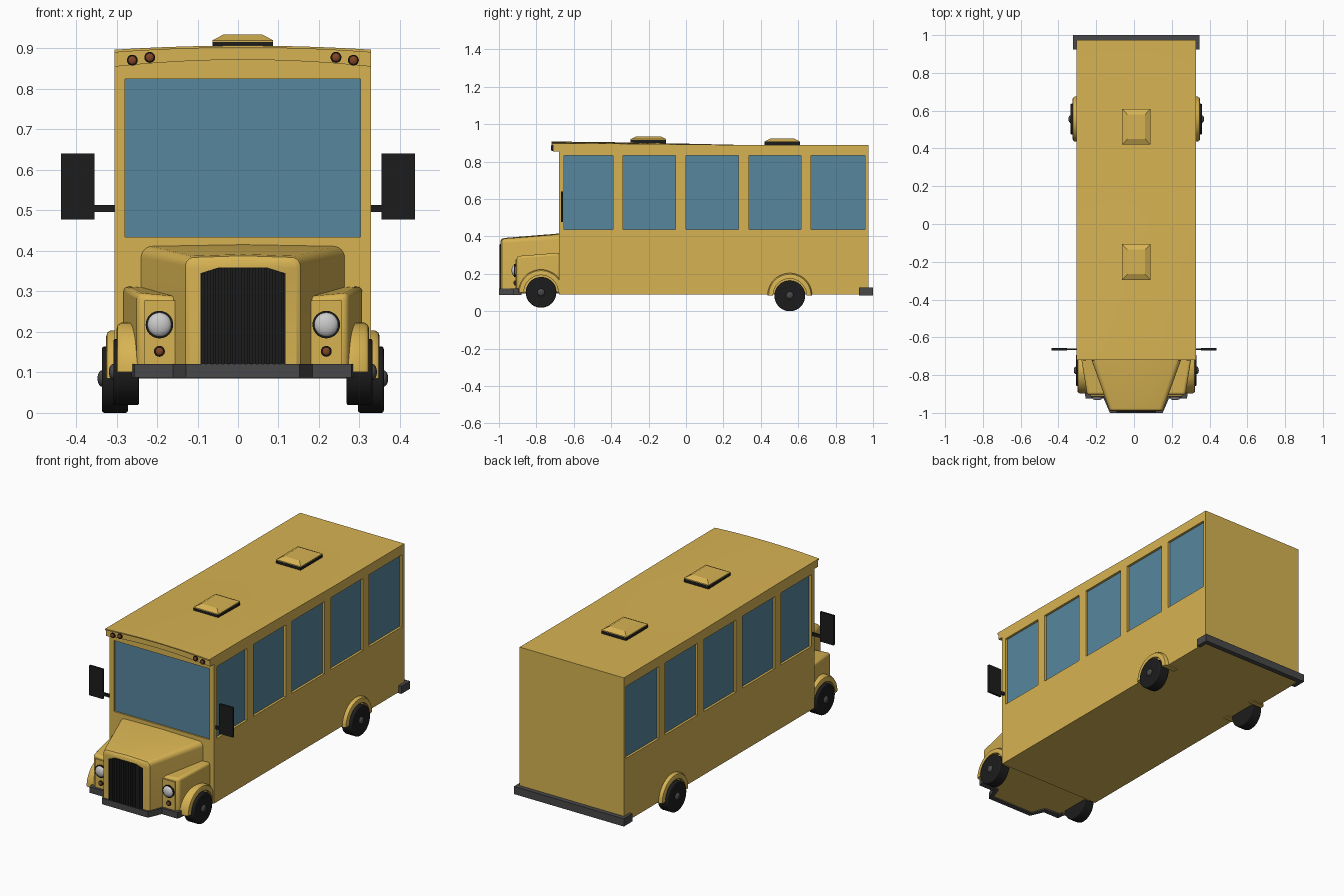
import bpy, bmesh
from math import pi, sin, cos
from mathutils import Matrix, Vector

if "Cube" in bpy.data.objects:
    bpy.data.objects.remove(bpy.data.objects["Cube"])

CX = 0.012  # centre line of the body


def material(name, rgb):
    m = bpy.data.materials.new(name)
    m.diffuse_color = (*rgb, 1)
    m.use_nodes = True
    m.node_tree.nodes["Principled BSDF"].inputs["Base Color"].default_value = m.diffuse_color
    return m


YELLOW = material("yellow_paint", (0.68, 0.45, 0.085))
GLASS = material("blue_glass", (0.093, 0.24, 0.34))
BLACK = material("black_rubber", (0.012, 0.012, 0.012))
DARK = material("dark_metal", (0.065, 0.065, 0.068))
AMBER = material("amber_lens", (0.22, 0.06, 0.02))
smooth = []


def finish(name, bm, mat=None, shade=False, bevel=0):
    bmesh.ops.recalc_face_normals(bm, faces=bm.faces)
    me = bpy.data.meshes.new(name)
    bm.to_mesh(me)
    bm.free()
    ob = bpy.data.objects.new(name, me)
    bpy.context.collection.objects.link(ob)
    if mat:
        me.materials.append(mat)
    if bevel:
        b = ob.modifiers.new("bevel", "BEVEL")
        b.width, b.segments, b.limit_method = bevel, 3, "ANGLE"
    if shade:
        smooth.append(ob)
    return ob


def boxes(name, bounds, mat=None, **kw):
    """Each bound is x0, x1, y0, y1, z0, z1."""
    bm = bmesh.new()
    for x0, x1, y0, y1, z0, z1 in bounds:
        mid = Vector((x0 + x1, y0 + y1, z0 + z1)) / 2
        size = Vector((abs(x1 - x0), abs(y1 - y0), abs(z1 - z0)))
        bmesh.ops.create_cube(bm, size=1, matrix=Matrix.Translation(mid) @ Matrix.Diagonal((*size, 1)))
    return finish(name, bm, mat, **kw)


def loft(name, sections, mat, shade=True, bevel=0, closed=False):
    """Skin equal-length closed sections; cap the ends unless closed."""
    bm = bmesh.new()
    rings = [[bm.verts.new(p) for p in s] for s in sections]
    pairs = list(zip(rings, rings[1:])) + ([(rings[-1], rings[0])] if closed else [])
    for a, b in pairs:
        for i in range(len(a)):
            j = (i + 1) % len(a)
            bm.faces.new((a[i], a[j], b[j], b[i]))
    if not closed:
        bm.faces.new(rings[0])
        bm.faces.new(rings[-1])
    return finish(name, bm, mat, shade, bevel)


def disc(name, c, r, depth, axis, mat, bevel=0, sides=32):
    rot = Matrix.Rotation(pi / 2, 4, "Y" if axis == "X" else "X")
    bm = bmesh.new()
    bmesh.ops.create_cone(bm, cap_ends=True, segments=sides, radius1=r, radius2=r, depth=depth,
                          matrix=Matrix.Translation(c) @ rot)
    return finish(name, bm, mat, True, bevel)


def dome(name, c, size, mat=None):
    bm = bmesh.new()
    bmesh.ops.create_uvsphere(bm, u_segments=24, v_segments=12, radius=1,
                              matrix=Matrix.Translation(c) @ Matrix.Diagonal((*size, 1)))
    return finish(name, bm, mat, True)


# Body shell with recessed window openings
W = 0.317
body = boxes("body", [(CX - W, CX + W, -0.68, 0.975, 0.09, 0.87)], YELLOW)
spans = [(-0.653, -0.39), (-0.337, -0.055), (0, 0.281), (0.336, 0.616), (0.668, 0.956)]
cuts = [(CX - 0.291, CX + 0.291, -0.70, -0.668, 0.435, 0.825)]
panes = [(CX - 0.291, CX + 0.291, -0.672, -0.664, 0.435, 0.825)]
for s in (-1, 1):
    for a, b in spans:
        cuts.append((CX + s * 0.302, CX + s * 0.34, a, b, 0.438, 0.834))
        panes.append((CX + s * 0.298, CX + s * 0.304, a, b, 0.438, 0.834))
cutter = boxes("window_cutter", cuts)
cutter.hide_render = True
cutter.hide_set(True)
mod = body.modifiers.new("windows", "BOOLEAN")
mod.object, mod.operation, mod.solver = cutter, "DIFFERENCE", "EXACT"
boxes("window_glass", panes, GLASS)


# Roof, crowned at the front and flat at the back
def arc(y, edge, crown, half=W, n=16):
    ts = [-1 + 2 * i / n for i in range(n + 1)]
    return [(CX + t * half, y, edge + crown * (1 - t * t)) for t in ts]


def slab(y, edge, crown, low, low_crown):
    return arc(y, edge, crown) + arc(y, low, low_crown)[::-1]


loft("roof", [slab(-0.68, 0.897, 0.010, 0.87, 0), slab(-0.4, 0.896, 0.008, 0.87, 0),
              slab(0, 0.892, 0.004, 0.87, 0), slab(0.35, 0.888, 0, 0.87, 0),
              slab(0.975, 0.888, 0, 0.87, 0)], YELLOW)
loft("roof_visor", [slab(y, 0.891, 0.012, 0.855, 0.017) for y in (-0.712, -0.68)], YELLOW)
loft("roof_lip", [slab(y, 0.897, 0.010, 0.890, 0.012) for y in (-0.72, -0.68)], YELLOW)

# Roof hatches
for i, (y, z) in enumerate([(-0.201, 0.916), (0.515, 0.904)]):
    boxes(f"hatch_base_{i}", [(CX - 0.075, CX + 0.075, y - 0.095, y + 0.095, z - 0.025, z)], BLACK)
    loft(f"hatch_cover_{i}", [[(CX + a * w, y + b * l, h) for a, b in ((-1, -1), (1, -1), (1, 1), (-1, 1))]
         for w, l, h in ((0.075, 0.095, z), (0.075, 0.095, z + 0.004), (0.047, 0.065, z + 0.019))],
         YELLOW, shade=False)


# Tapered hood with rounded shoulders
def hood_section(y, hw, top, r):
    right = [(hw, 0.095)] + [(hw - r + r * cos(a), top - r + r * sin(a))
                             for a in [k * pi / 12 for k in range(7)]]
    pts = right + [(0, top + 0.004)] + [(-x, z) for x, z in right[::-1]]
    return [(CX + x, y, z) for x, z in pts]


loft("hood", [hood_section(-0.675, 0.253, 0.412, 0.028), hood_section(-0.97, 0.147, 0.388, 0.024),
              hood_section(-0.984, 0.142, 0.384, 0.022), hood_section(-0.991, 0.132, 0.374, 0.018)], YELLOW)

# Grille with vertical slats
outline = [(-0.105, 0.11), (0.105, 0.11), (0.105, 0.345), (0.06, 0.359), (-0.06, 0.359), (-0.105, 0.345)]
loft("grille", [[(CX + x, y, z) for x, z in outline] for y in (-0.97, -0.994)], BLACK, shade=False)
slats = []
for i in range(15):
    x = -0.098 + i * 0.014
    slats.append((CX + x - 0.004, CX + x + 0.004, -0.998, -0.99, 0.11, 0.357 - max(0, abs(x) - 0.06) * 0.31))
boxes("grille_slats", slats, BLACK)


# Half-ring wheel arch and wheel
def arch(name, s, inner, outer, y, z, r):
    secs = []
    for k in range(25):
        a = pi * k / 24
        prof = [(inner, r), (outer - 0.012, r), (outer - 0.003, r - 0.006), (outer, r - 0.016),
                (outer, r - 0.03), (inner, r - 0.03)]
        secs.append([(CX + s * x, y + q * cos(a), z + q * sin(a)) for x, q in prof])
    loft(name, secs, YELLOW)


for s, side in ((-1, "left"), (1, "right")):
    for end, y, z, out, rim, r in (("front", -0.775, 0.101, 0.32, 0.312, 0.122),
                                   ("rear", 0.555, 0.085, 0.348, 0.338, 0.119)):
        arch(f"{end}_arch_{side}", s, 0.255, rim, y, z, r)
        disc(f"{end}_tyre_{side}", (CX + s * (out - 0.032), y, z - (0.003 if end == "rear" else 0)),
             0.082, 0.064, "X", BLACK, 0.006)
        dome(f"{end}_hub_{side}", (CX + s * out, y, z), (0.011, 0.02, 0.02), DARK)

    # Front fender, narrowing toward the headlight
    def fender_section(y, o, top):
        return [(CX + s * x, y, z) for x, z in ((0.13, 0.095), (o, 0.095), (o, top), (0.13, top - 0.012))]
    loft(f"fender_{side}", [fender_section(-0.675, 0.297, 0.314), fender_section(-0.905, 0.260, 0.296)],
         YELLOW, bevel=0.014)
    boxes(f"headlight_panel_{side}", [(CX + s * 0.165, CX + s * 0.243, -0.912, -0.89, 0.11, 0.277)], YELLOW)

    # Headlight and turn signal
    lx = CX + s * 0.206
    disc(f"headlight_ring_{side}", (lx, -0.913, 0.218), 0.034, 0.012, "Y", BLACK)
    dome(f"headlight_{side}", (lx, -0.917, 0.218), (0.030, 0.016, 0.030))
    disc(f"signal_ring_{side}", (lx, -0.912, 0.152), 0.0135, 0.01, "Y", BLACK, sides=20)
    dome(f"signal_lens_{side}", (lx, -0.917, 0.152), (0.010, 0.005, 0.010), AMBER)

    # Roof marker lights
    for k, (x, z) in enumerate(((0.230, 0.878), (0.273, 0.871))):
        disc(f"marker_ring_{side}_{k}", (CX + s * x, -0.713, z), 0.0135, 0.01, "Y", BLACK, sides=20)
        dome(f"marker_lens_{side}_{k}", (CX + s * x, -0.718, z), (0.0105, 0.005, 0.0105), AMBER)

    # Wing mirror and its arm
    boxes(f"mirror_{side}", [(s * 0.354, s * 0.437, -0.669, -0.657, 0.478, 0.641)], BLACK)
    boxes(f"mirror_arm_{side}", [(CX + s * 0.30, s * 0.37, -0.667, -0.659, 0.496, 0.513)], BLACK)


# Bumpers as bent strips: outer path and inner path in plan
def bumper(name, path, z0, z1):
    full = [(-xo, yo, -xi, yi) for xo, yo, xi, yi in path[::-1]] + path
    loft(name, [[(CX + xo, yo, z0), (CX + xo, yo, z1), (CX + xi, yi, z1), (CX + xi, yi, z0)]
                for xo, yo, xi, yi in full], DARK, shade=False)


bumper("front_bumper", [(0.140, -1.0, 0.130, -0.975), (0.172, -0.925, 0.158, -0.90),
                        (0.268, -0.925, 0.262, -0.89), (0.275, -0.88, 0.255, -0.88)], 0.088, 0.121)
bumper("rear_bumper", [(0.334, 1.0, 0.312, 0.972), (0.334, 0.925, 0.312, 0.925)], 0.085, 0.127)

# Smooth shading with sharp edges kept
bpy.ops.object.select_all(action="DESELECT")
for ob in smooth:
    ob.select_set(True)
bpy.context.view_layer.objects.active = smooth[0]
bpy.ops.object.shade_smooth_by_angle(angle=0.6)
